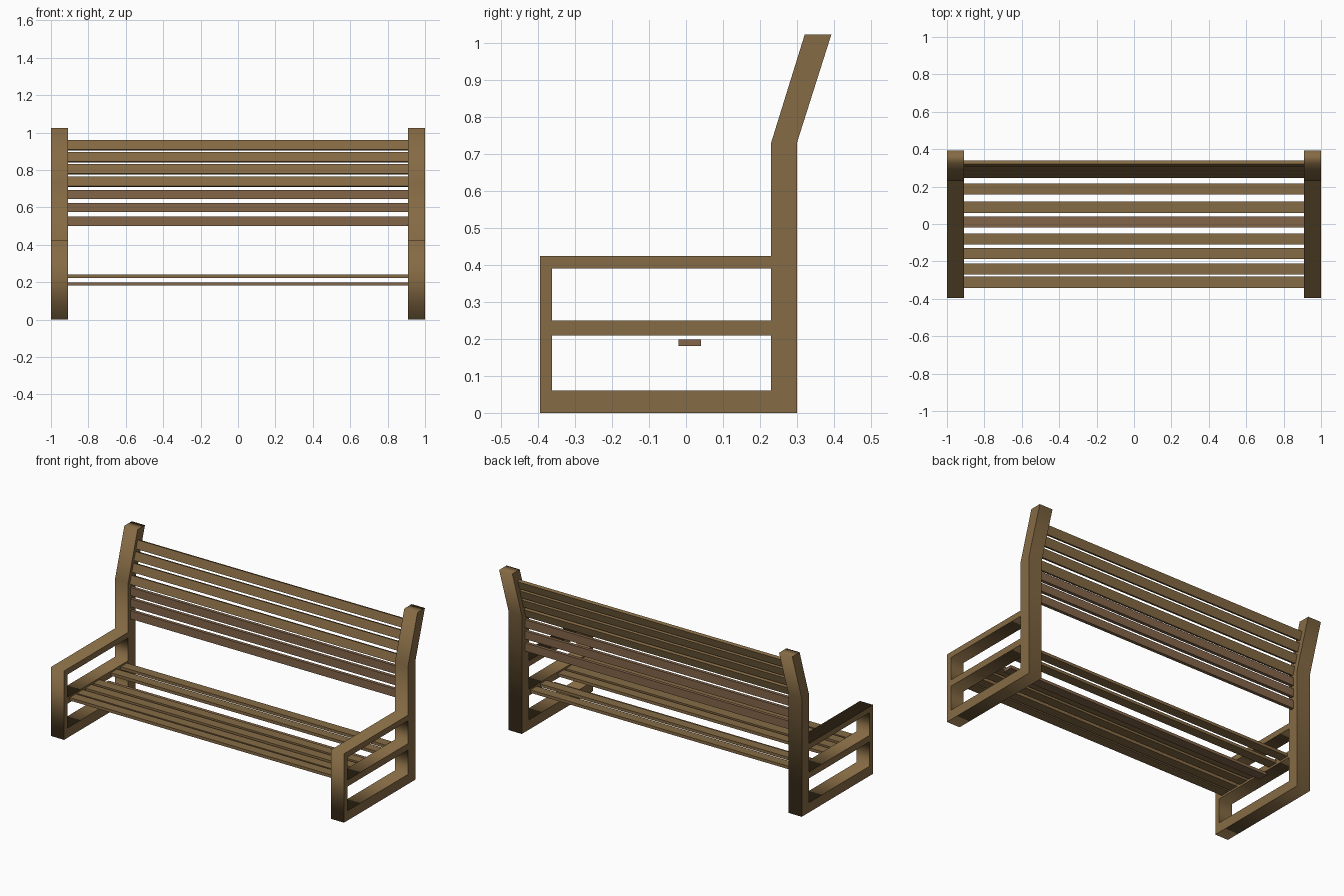
import bpy, math
from mathutils import Matrix

if "Cube" in bpy.data.objects:
    bpy.data.objects.remove(bpy.data.objects["Cube"])


def material(name, color):
    m = bpy.data.materials.new(name)
    m.diffuse_color = (*color, 1)
    m.use_nodes = True
    m.node_tree.nodes["Principled BSDF"].inputs["Base Color"].default_value = m.diffuse_color
    return m


wood = material("brown wood", (0.235, 0.145, 0.058))
red_wood = material("reddish brown wood", (0.225, 0.130, 0.066))


def rect(y0, y1, z0, z1):
    return [(y0, z0), (y1, z0), (y1, z1), (y0, z1)]


def plate(name, loops, x0, x1, mat):
    """Extrude closed y-z loops (outline first, then holes) from x0 to x1."""
    c = bpy.data.curves.new(name, 'CURVE')
    c.dimensions, c.fill_mode = '2D', 'BOTH'
    c.extrude = (x1 - x0) / 2
    for pts in loops:
        s = c.splines.new('POLY')
        s.points.add(len(pts) - 1)
        for p, (y, z) in zip(s.points, pts):
            p.co = (y, z, 0, 1)
        s.use_cyclic_u = True
    tmp = bpy.data.objects.new(name + "_profile", c)
    bpy.context.collection.objects.link(tmp)
    dg = bpy.context.evaluated_depsgraph_get()
    me = bpy.data.meshes.new_from_object(tmp.evaluated_get(dg))
    bpy.data.objects.remove(tmp)
    # local x, y, z become world y, z, x
    me.transform(Matrix(((0, 0, 1, (x0 + x1) / 2), (1, 0, 0, 0),
                         (0, 1, 0, 0), (0, 0, 0, 1))))
    me.materials.clear()
    me.materials.append(mat)
    ob = bpy.data.objects.new(name, me)
    bpy.context.collection.objects.link(ob)
    return ob


def slat(name, y, z, ysize, zsize, tilt, mat):
    bpy.ops.mesh.primitive_cube_add(size=1, location=(0, y, z), rotation=(-tilt, 0, 0))
    ob = bpy.context.object
    ob.name = name
    ob.scale = (1.82, ysize, zsize)
    ob.data.materials.append(mat)


# End frames: bent back post, arm, seat rail, foot and front post in one piece
outline = [(-0.395, 0), (0.30, 0), (0.30, 0.73), (0.393, 1.023), (0.321, 1.023),
           (0.23, 0.73), (0.23, 0.425), (-0.395, 0.425)]
holes = [rect(-0.362, 0.23, 0.06, 0.21), rect(-0.362, 0.23, 0.25, 0.39)]
for side, x0 in (("left", -1.0), ("right", 0.91)):
    plate(side + "_end_frame", [outline] + holes, x0, x0 + 0.09, wood)

# Seat slats, one of them dropped lower
for i, y in enumerate((-0.311, -0.241, -0.158, -0.08, 0.09, 0.187)):
    slat(f"seat_slat_{i}", y, 0.231, 0.06, 0.018, 0, wood)
slat("dropped_seat_slat", 0.01, 0.19, 0.06, 0.018, 0, red_wood)

# Back slats: upright below the bend, leaning with the posts above it
lean = math.atan(0.31)
for i, z in enumerate((0.525, 0.599, 0.669)):
    slat(f"lower_back_slat_{i}", 0.26, z, 0.02, 0.05, 0, red_wood)
for i, z in enumerate((0.737, 0.804, 0.868, 0.932)):
    slat(f"upper_back_slat_{i}", 0.26 + (z - 0.73) * 0.31, z, 0.02, 0.052, lean, wood)
